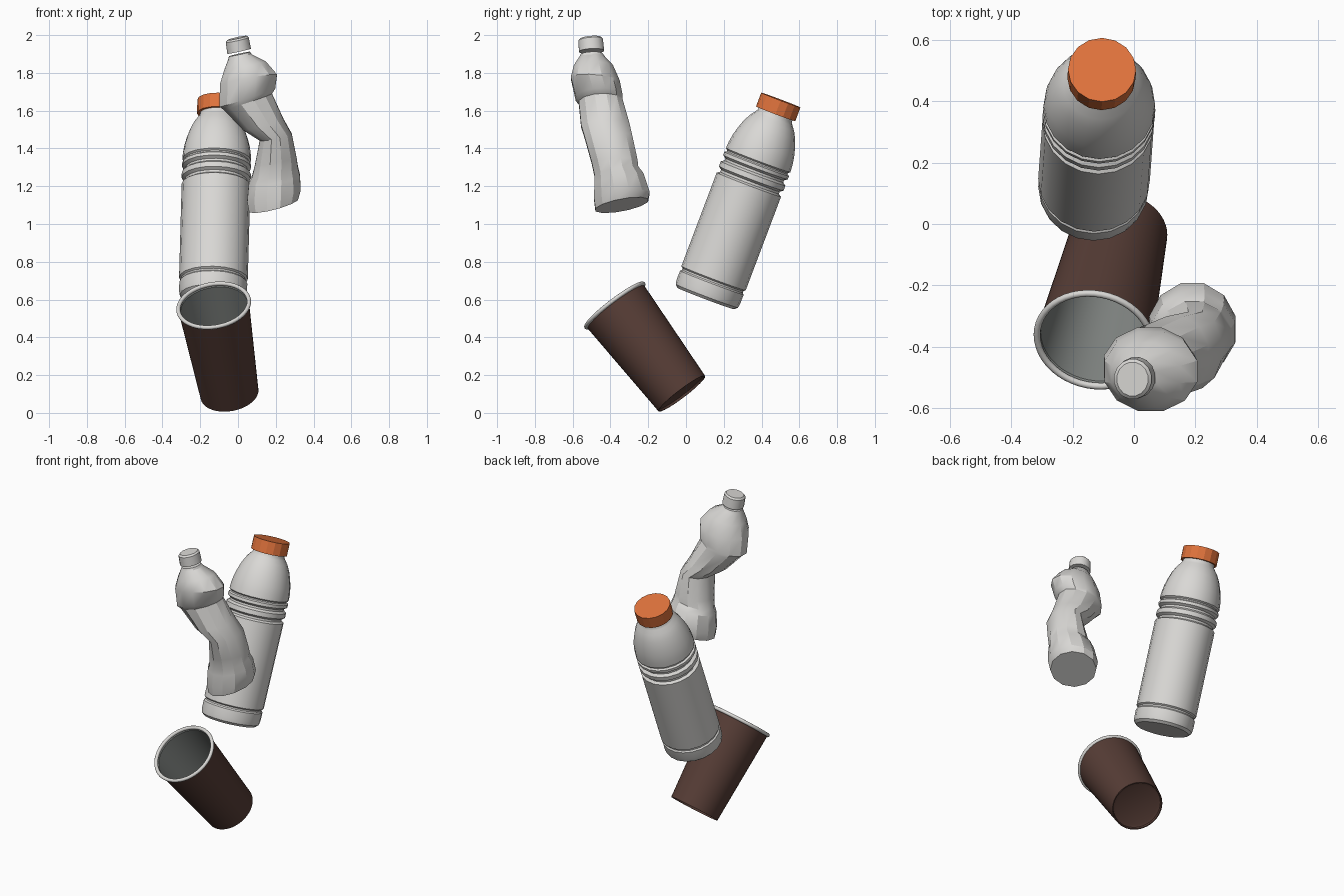
import bpy, bmesh, math
from mathutils import Vector


def material(name, rgb):
    m = bpy.data.materials.new(name)
    m.diffuse_color = (*rgb, 1)
    return m


WHITE = material("off_white_plastic", (0.70, 0.69, 0.67))
BROWN = material("dark_brown", (0.095, 0.047, 0.037))
GREY = material("grey_lining", (0.22, 0.235, 0.225))
ORANGE = material("orange", (0.74, 0.17, 0.045))


def skin(name, rings, mats, slots=None, angle=35):
    """Join rings of points into a closed tube; slots gives a material index per band."""
    bm = bmesh.new()
    vr = [[bm.verts.new(p) for p in ring] for ring in rings]
    n = len(vr[0])
    for k in range(len(vr) - 1):
        for i in range(n):
            j = (i + 1) % n
            f = bm.faces.new((vr[k][i], vr[k][j], vr[k + 1][j], vr[k + 1][i]))
            f.material_index = slots[k] if slots else 0
    f = bm.faces.new(vr[0][::-1])
    f.material_index = slots[0] if slots else 0
    f = bm.faces.new(vr[-1])
    f.material_index = slots[-1] if slots else 0
    me = bpy.data.meshes.new(name)
    bm.to_mesh(me)
    bm.free()
    for m in mats:
        me.materials.append(m)
    ob = bpy.data.objects.new(name, me)
    bpy.context.collection.objects.link(ob)
    bpy.ops.object.select_all(action='DESELECT')
    ob.select_set(True)
    bpy.context.view_layer.objects.active = ob
    bpy.ops.object.shade_smooth_by_angle(angle=math.radians(angle))
    return ob


def lathe(name, base, top, profile, n, mats, slots=None, angle=35):
    """Revolve (radius, distance) pairs about the line from base to top."""
    base = Vector(base)
    axis = (Vector(top) - base).normalized()
    u = Vector((1, 0, 0))
    u = (u - axis * u.dot(axis)).normalized()
    v = axis.cross(u)
    rings = [[base + axis * t + r * (math.cos(a) * u + math.sin(a) * v)
              for a in (2 * math.pi * i / n for i in range(n))] for r, t in profile]
    return skin(name, rings, mats, slots, angle)


# Paper cup: recessed base, brown wall, rolled rim, grey lining
H = 0.592
rim = [(0.189 + 0.011 * math.cos(a), H + 0.011 * math.sin(a))
       for a in (math.radians(d) for d in range(-60, 241, 30))]
cup = [(0.13, 0.018), (0.146, 0.012), (0.149, 0.0), (0.155, 0.0), (0.188, H - 0.011)] + rim
outer = 4
slots = [0] * outer + [1] * len(rim) + [2, 2]
cup += [(0.179, H - 0.015), (0.145, 0.04)]
slots = slots[:len(cup) - 1]
slots[-1] = 2
lathe("paper_cup", (-0.045, -0.022, 0.102), (-0.13, -0.382, 0.575), cup, 48,
      [BROWN, WHITE, GREY], slots)

# Upright bottle: ribbed body, domed shoulder, orange cap
B0, B1 = (-0.133, 0.105, 0.605), (-0.104, 0.502, 1.656)
body = [(0.160, 0.0), (0.176, 0.015), (0.180, 0.04), (0.180, 0.09), (0.172, 0.098),
        (0.172, 0.107), (0.182, 0.115), (0.182, 0.645), (0.166, 0.655), (0.166, 0.668),
        (0.183, 0.68), (0.183, 0.708), (0.166, 0.72), (0.166, 0.732), (0.183, 0.744),
        (0.183, 0.762), (0.172, 0.769), (0.172, 0.776), (0.182, 0.784), (0.180, 0.82),
        (0.173, 0.865), (0.161, 0.91), (0.145, 0.955), (0.124, 0.995), (0.105, 1.02),
        (0.096, 1.035), (0.096, 1.055)]
lathe("bottle_body", B0, B1, body, 20, [WHITE])
lathe("bottle_cap", B0, B1, [(0.111, 1.046), (0.111, 1.124)], 16, [ORANGE], angle=20)

# Crushed bottle: tilted oval sections (x, y, z, half width, half depth, slope x, slope y)
sections = [
    (0.008, -0.500, 1.900, 0.056, 0.058, 0.22, 0.05),
    (0.010, -0.498, 1.885, 0.062, 0.066, 0.22, 0.03),
    (0.037, -0.490, 1.835, 0.112, 0.104, 0.22, 0.00),
    (0.055, -0.480, 1.763, 0.152, 0.130, 0.18, -0.08),
    (0.050, -0.460, 1.670, 0.148, 0.124, 0.33, 0.05),
    (0.052, -0.452, 1.648, 0.128, 0.116, 0.33, 0.05),
    (0.135, -0.428, 1.525, 0.108, 0.128, 0.25, 0.05),
    (0.200, -0.410, 1.460, 0.085, 0.125, 0.20, 0.08),
    (0.200, -0.378, 1.330, 0.111, 0.122, 0.17, 0.05),
    (0.196, -0.368, 1.275, 0.122, 0.116, 0.20, 0.20),
    (0.193, -0.355, 1.240, 0.136, 0.130, 0.12, 0.20),
    (0.190, -0.340, 1.150, 0.142, 0.148, 0.20, 0.10),
    (0.188, -0.340, 1.100, 0.130, 0.140, 0.25, 0.18),
]


def oval(x, y, z, rx, ry, sx, sy, n=12):
    pts = []
    for i in range(n):
        a = 2 * math.pi * (i + 0.5) / n
        dx, dy = rx * math.cos(a) * 1.03, ry * math.sin(a) * 1.03
        pts.append((x + dx, y + dy, z + sx * dx + sy * dy))
    return pts


skin("crushed_bottle", [oval(*s) for s in reversed(sections)], [WHITE], angle=28)

# Small cap of the crushed bottle
cap = [(0.006, -0.500, 1.915, 0.062, 0.066, 0.22, 0.05),
       (-0.004, -0.505, 1.975, 0.060, 0.064, 0.22, 0.08),
       (-0.005, -0.505, 1.985, 0.050, 0.054, 0.22, 0.08)]
skin("crushed_bottle_cap", [oval(*s, n=16) for s in cap], [WHITE])
